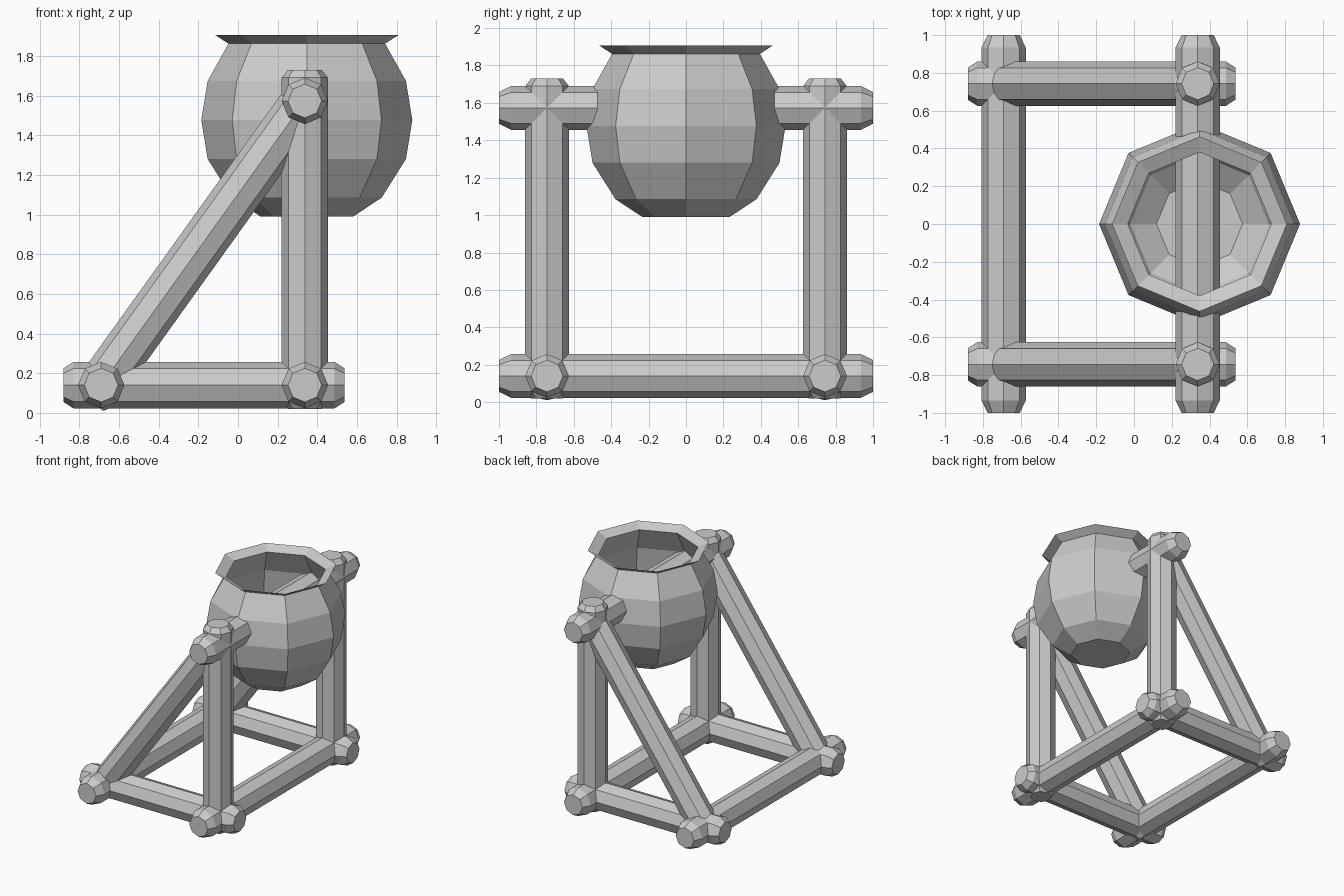
import bpy, bmesh
from math import cos, sin, tau
from mathutils import Vector

if "Cube" in bpy.data.objects:
    bpy.data.objects.remove(bpy.data.objects["Cube"])


def lathe(name, profile, sides=8, close=False):
    """Revolve (radius, z) points around z; cap both ends or close the loop."""
    bm = bmesh.new()
    rings = [[bm.verts.new((r * cos(tau * i / sides), r * sin(tau * i / sides), z))
              for i in range(sides)] for r, z in profile]
    for a, b in zip(rings, rings[1:]):
        for i in range(sides):
            j = (i + 1) % sides
            bm.faces.new((a[i], a[j], b[j], b[i]))
    bm.faces.new(rings[0])
    bm.faces.new(rings[-1])
    bmesh.ops.recalc_face_normals(bm, faces=bm.faces[:])
    mesh = bpy.data.meshes.new(name)
    bm.to_mesh(mesh)
    bm.free()
    obj = bpy.data.objects.new(name, mesh)
    bpy.context.collection.objects.link(obj)
    return obj


R, TIP = 0.117, 0.085      # beam radius, chamfered tip radius


def beam(name, start, end, taper=0.05):
    """Octagonal log with chamfered ends."""
    start, end = Vector(start), Vector(end)
    d = end - start
    n = d.length
    obj = lathe(name, [(TIP, 0), (R, taper), (R, n - taper), (TIP, n)])
    obj.location = start
    obj.rotation_mode = 'QUATERNION'
    obj.rotation_quaternion = d.to_track_quat('Z', 'Y')
    return obj


BACK, FRONT, LOW, HIGH, SIDE = -0.69, 0.337, 0.14, 1.573, 0.743

# cross beams and the axle that carries the pot
beam("rear_cross_beam", (BACK, -1, LOW), (BACK, 1, LOW), 0.065)
beam("front_cross_beam", (FRONT, -1, LOW), (FRONT, 1, LOW), 0.065)
beam("axle", (FRONT, -1, HIGH), (FRONT, 1, HIGH), 0.065)

# side frames
for label, y in (("left", -SIDE), ("right", SIDE)):
    beam(label + "_base_beam", (-0.88, y, LOW), (0.537, y, LOW))
    beam(label + "_post", (FRONT, y, 0.02), (FRONT, y, 1.73), 0.04)
    beam(label + "_brace", (BACK - 0.058, y, LOW - 0.08), (FRONT, y, HIGH))

# hollow pot: outer wall up to the flared rim, then the inner wall back down
pot = lathe("pot", [(0.233, 0.99), (0.377, 1.085), (0.5, 1.28), (0.532, 1.477),
                    (0.5, 1.674), (0.395, 1.862), (0.463, 1.906),
                    (0.38, 1.868), (0.485, 1.67), (0.517, 1.477),
                    (0.485, 1.285), (0.366, 1.097), (0.228, 1.005)])
pot.location.x = 0.347
